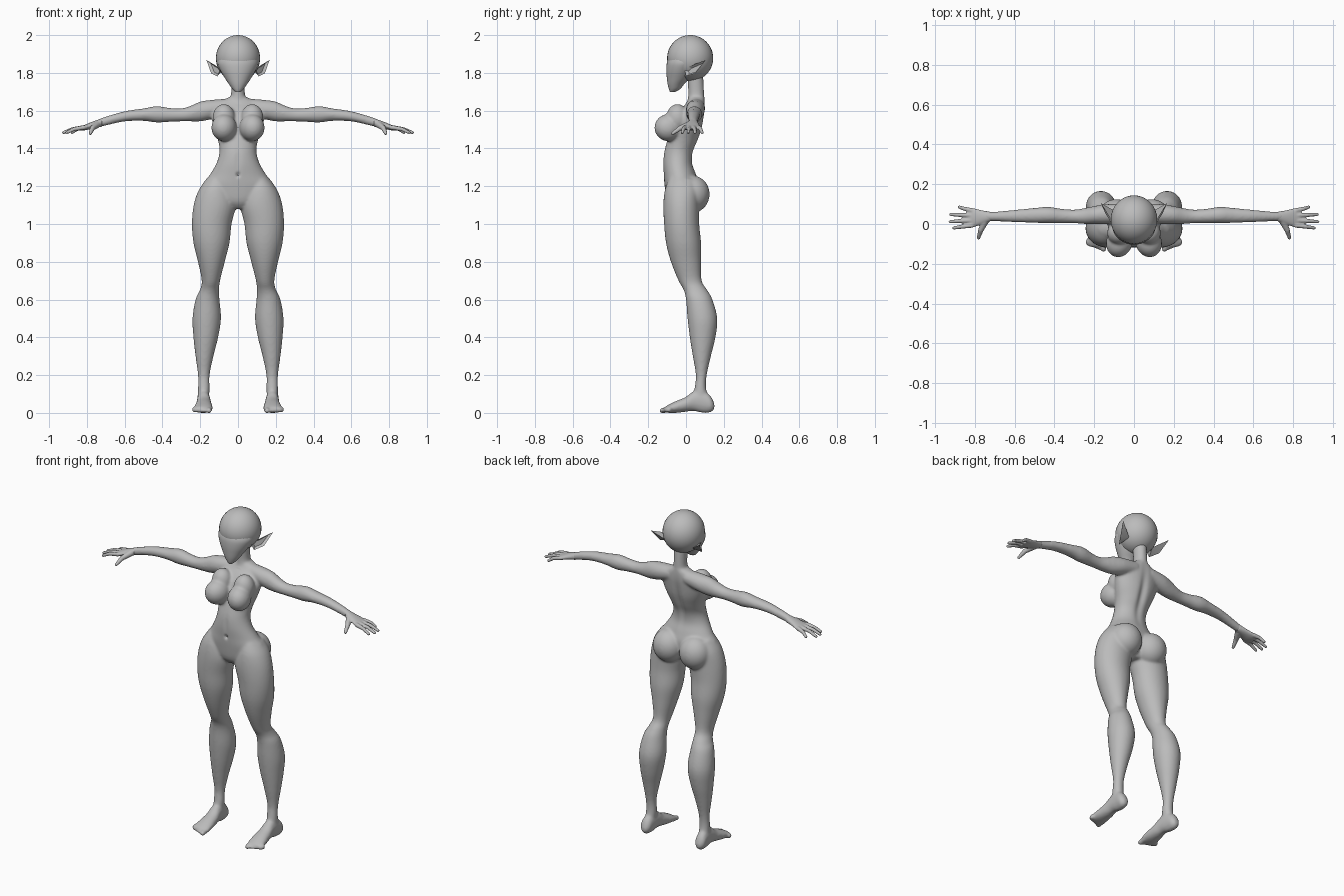
import bpy, bmesh, math
from mathutils import Vector, Matrix

cube = bpy.data.objects.get("Cube")
if cube:
    bpy.data.objects.remove(cube, do_unlink=True)

clay = bpy.data.materials.new("grey_clay")
clay.use_nodes = True
clay.diffuse_color = (0.5, 0.5, 0.5, 1)
clay.node_tree.nodes["Principled BSDF"].inputs["Base Color"].default_value = (0.5, 0.5, 0.5, 1)


def blend(a, b, c, d, t):
    """Catmull-Rom step between rows b and c."""
    return [q + 0.5 * t * (r - p + t * (2*p - 5*q + 4*r - s + t * (3*(q - r) + s - p)))
            for p, q, r, s in zip(a, b, c, d)]


def loft(bm, axis, rows, side=1, sides=32, steps=4):
    """Closed tube of ellipses; each row is position, then low/high on the two other axes."""
    rings, last = [], len(rows) - 1
    fine = [blend(rows[max(i - 1, 0)], rows[i], rows[i + 1], rows[min(i + 2, last)], k / steps)
            for i in range(last) for k in range(steps)] + [rows[-1]]
    for t, a0, a1, b0, b1 in fine:
        ring = []
        for k in range(sides):
            ang = math.tau * k / sides
            a = (a0 + a1) / 2 + (a1 - a0) / 2 * math.cos(ang)
            b = (b0 + b1) / 2 + (b1 - b0) / 2 * math.sin(ang)
            x, y, z = {"x": (t, a, b), "y": (a, t, b), "z": (a, b, t)}[axis]
            ring.append(bm.verts.new((side * x, y, z)))
        rings.append(ring)
    for low, high in zip(rings, rings[1:]):
        for k in range(sides):
            n = (k + 1) % sides
            bm.faces.new((low[k], low[n], high[n], high[k]))
    bm.faces.new(rings[0])
    bm.faces.new(rings[-1])


def ball(bm, center, radii, side=1, tilt=0):
    x, y, z = center
    place = (Matrix.Translation((side * x, y, z)) @ Matrix.Rotation(side * tilt, 4, "Z")
             @ Matrix.Diagonal((*radii, 1)))
    bmesh.ops.create_uvsphere(bm, u_segments=32, v_segments=24, radius=1, matrix=place)


def digit(bm, path, r0, r1, side):
    """Finger or toe: tapered tube with round joints."""
    pts = [Vector((side * x, y, z)) for x, y, z in path]
    n = len(pts) - 1
    rad = [r0 + (r1 - r0) * i / n for i in range(n + 1)]
    for p, r in zip(pts, rad):
        bmesh.ops.create_uvsphere(bm, u_segments=12, v_segments=8, radius=r,
                                  matrix=Matrix.Translation(p))
    for i in range(n):
        d = pts[i + 1] - pts[i]
        place = Matrix.Translation((pts[i] + pts[i + 1]) / 2) @ d.to_track_quat("Z", "Y").to_matrix().to_4x4()
        bmesh.ops.create_cone(bm, cap_ends=True, segments=12, radius1=rad[i], radius2=rad[i + 1],
                              depth=d.length, matrix=place)


def finish(bm, name, voxel=0, smooth=0, sculpt=None):
    """Make an object; optionally fuse its parts and relax the joints."""
    bmesh.ops.recalc_face_normals(bm, faces=bm.faces)
    mesh = bpy.data.meshes.new(name)
    bm.to_mesh(mesh)
    bm.free()
    ob = bpy.data.objects.new(name, mesh)
    bpy.context.collection.objects.link(ob)
    if voxel:
        fuse = ob.modifiers.new("fuse", "REMESH")
        fuse.mode, fuse.voxel_size = "VOXEL", voxel
        relax = ob.modifiers.new("relax", "SMOOTH")
        relax.factor, relax.iterations = 0.5, smooth
        graph = bpy.context.evaluated_depsgraph_get()
        ob.data = bpy.data.meshes.new_from_object(ob.evaluated_get(graph))
        ob.modifiers.clear()
    for v in ob.data.vertices:
        if sculpt:
            sculpt(v.co)
    ob.data.materials.clear()
    ob.data.materials.append(clay)
    bpy.ops.object.select_all(action="DESELECT")
    ob.select_set(True)
    bpy.context.view_layer.objects.active = ob
    bpy.ops.object.shade_smooth_by_angle(angle=math.radians(40))
    return ob


# Profiles: torso and neck (z, x, x, y, y)
torso = [(z, -w, w, f, b) for z, w, f, b in [
    (1.08, .05, -.07, .03), (1.12, .15, -.1, .05), (1.2, .19, -.113, .07), (1.26, .15, -.118, .055),
    (1.32, .115, -.122, .035), (1.38, .098, -.117, .04), (1.44, .105, -.1, .065),
    (1.5, .125, -.08, .085), (1.56, .14, -.06, .095), (1.61, .135, -.025, .1),
    (1.645, .1, .005, .1), (1.67, .05, .015, .098)]]
neck = [(z, -w, w, f, b) for z, w, f, b in [
    (1.6, .06, 0, .1), (1.66, .045, .01, .098), (1.7, .036, .012, .096), (1.8, .038, .005, .09)]]
leg = [(1.24, .06, .165, -.09, .05), (1.18, .03, .208, -.112, .07), (1.1, .012, .235, -.12, .07),
       (1, .034, .244, -.116, .07), (.9, .045, .236, -.106, .08), (.8, .07, .212, -.08, .08),
       (.7, .095, .192, -.04, .083), (.65, .1, .202, -.012, .113), (.6, .098, .225, 0, .14),
       (.5, .09, .241, .008, .166), (.4, .105, .236, .02, .156), (.3, .13, .225, .036, .132),
       (.2, .15, .212, .052, .11), (.13, .15, .212, .045, .107), (.05, .155, .215, .03, .125)]
foot = [(.15, .17, .2, .02, .05), (.13, .155, .217, .003, .09), (.09, .15, .217, 0, .12),
        (.04, .146, .217, .01, .115), (0, .14, .222, .006, .085), (-.05, .135, .23, 0, .064),
        (-.09, .134, .236, 0, .045), (-.115, .142, .23, .003, .03)]
arm = [(.05, .01, .1, 1.58, 1.664), (.14, 0, .1, 1.555, 1.657), (.2, 0, .09, 1.543, 1.648),
       (.25, 0, .08, 1.543, 1.626), (.3, .004, .072, 1.543, 1.612), (.36, .004, .076, 1.541, 1.614),
       (.43, .004, .086, 1.537, 1.624), (.5, .006, .081, 1.546, 1.612), (.6, .009, .071, 1.543, 1.597),
       (.7, .014, .062, 1.521, 1.569), (.75, .013, .062, 1.51, 1.55)]
palm = [(.72, .014, .061, 1.515, 1.56), (.77, -.004, .07, 1.505, 1.542),
        (.81, -.016, .08, 1.496, 1.526), (.84, -.012, .078, 1.494, 1.514)]


def body_details(co):
    """Press in the navel, spine groove and collar hollow."""
    x, y, z = co
    if y < -.06:
        co.y += .014 * math.exp(-(x / .009) ** 2 - ((z - 1.26) / .011) ** 2)
        co.y += .004 * math.exp(-(x / .015) ** 2 - ((z - 1.34) / .06) ** 2)
    elif y > 0:
        co.y -= .014 * math.exp(-(x / .022) ** 2 - ((z - 1.46) / .12) ** 2)


# Body: torso, neck, arms, legs and feet fused into one skin
bm = bmesh.new()
loft(bm, "z", torso)
loft(bm, "z", neck)
for s in (1, -1):
    loft(bm, "z", leg, s)
    loft(bm, "x", arm, s)
    loft(bm, "y", foot, s)
    ball(bm, (.09, .035, 1.158), (.093, .09, .098), s)
    ball(bm, (.074, -.092, 1.51), (.066, .076, .072), s, .3)
    ball(bm, (.075, -.045, 1.56), (.06, .06, .075), s)
    for i in range(5):
        x = .153 + .018 * i + (.006 if i else 0)
        digit(bm, [(x, -.09, .018), (x, -.128 + .007 * i, .012)], .016, .015 if i == 0 else .01, s)
finish(bm, "body", .0065, 12, body_details)

# Hands: palm, four fingers and thumb
fingers = [(.885, .085), (.928, .048), (.93, .012), (.912, -.02)]
for s, name in ((1, "left_hand"), (-1, "right_hand")):
    bm = bmesh.new()
    loft(bm, "x", palm, s)
    for i, (x, y) in enumerate(fingers):
        root = (.815, .068 - .025 * i, 1.511)
        digit(bm, [root, ((x + .82) / 2, (y + root[1]) / 2, 1.503), (x - .006, y, 1.484)], .0125, .0085, s)
    digit(bm, [(.745, .02, 1.527), (.77, -.03, 1.508), (.782, -.07, 1.48)], .019, .009, s)
    finish(bm, name, .004, 5)

# Head: round skull over a tapering face
bm = bmesh.new()
ball(bm, (0, .022, 1.878), (.117, .122, .122))
finish(bm, "skull")
face = [(z, -w, w, f, b) for z, w, f, b in [
    (1.7, .014, -.085, -.055), (1.715, .03, -.091, -.03), (1.74, .048, -.097, -.01),
    (1.77, .068, -.101, .02), (1.81, .092, -.104, .05), (1.85, .109, -.102, .08), (1.88, .105, -.092, .09)]]
bm = bmesh.new()
loft(bm, "z", face)
finish(bm, "face")

# Ears: pointed leaves with a hollow front
rim = [(.092, -.008, 1.822), (.13, .045, 1.846), (.167, .105, 1.868), (.142, .05, 1.797), (.11, 0, 1.782)]
for s, name in ((1, "left_ear"), (-1, "right_ear")):
    bm = bmesh.new()
    ring = [bm.verts.new((s * x, y, z)) for x, y, z in rim]
    root = bm.verts.new((s * .085, .06, 1.81))
    for a, b in zip(ring, ring[1:] + ring[:1]):
        bm.faces.new((a, b, root))
    front = bm.faces.new(ring)
    bmesh.ops.recalc_face_normals(bm, faces=bm.faces)
    bmesh.ops.inset_region(bm, faces=[front], thickness=.006, depth=0)
    for v in front.verts:
        v.co += (root.co - v.co) * .25
    finish(bm, name)
